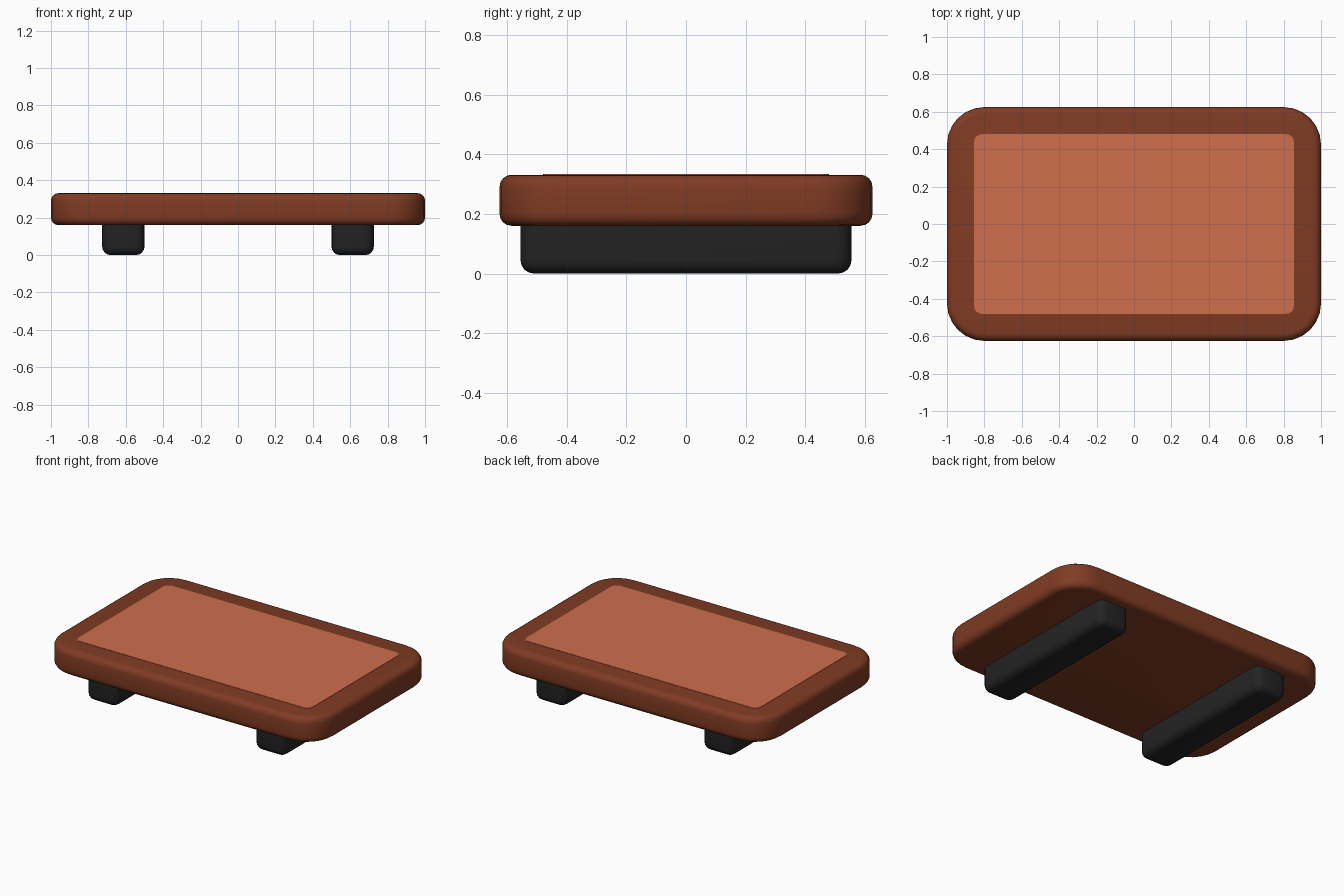
import bpy
import bmesh

if "Cube" in bpy.data.objects:
    bpy.data.objects.remove(bpy.data.objects["Cube"], do_unlink=True)


def make_material(name, rgb):
    mat = bpy.data.materials.new(name)
    mat.use_nodes = True
    mat.diffuse_color = (*rgb, 1)
    bsdf = next(n for n in mat.node_tree.nodes if n.type == 'BSDF_PRINCIPLED')
    bsdf.inputs["Base Color"].default_value = (*rgb, 1)
    return mat


def rounded_slab(name, low, high, mat, corner, edge=0.0, segments=6, rims=(-1, 1)):
    """Box with rounded upright corners, then softened top and/or bottom rims."""
    bm = bmesh.new()
    bmesh.ops.create_cube(bm, size=1)
    for v in bm.verts:
        for i in range(3):
            v.co[i] = low[i] if v.co[i] < 0 else high[i]

    def is_upright(e):
        a, b = (v.co for v in e.verts)
        return abs(a.z - b.z) > 1e-4

    bmesh.ops.bevel(bm, geom=[e for e in bm.edges if is_upright(e)], offset=corner,
                    offset_type='OFFSET', segments=segments, profile=0.5, affect='EDGES')
    if edge:
        levels = [high[2] if side > 0 else low[2] for side in rims]
        loops = [e for e in bm.edges if not is_upright(e)
                 and any(abs(e.verts[0].co.z - z) < 1e-4 for z in levels)]
        bmesh.ops.bevel(bm, geom=loops, offset=edge, offset_type='OFFSET',
                        segments=4, profile=0.5, affect='EDGES')
    bmesh.ops.recalc_face_normals(bm, faces=bm.faces)
    mesh = bpy.data.meshes.new(name)
    bm.to_mesh(mesh)
    bm.free()
    mesh.materials.append(mat)
    obj = bpy.data.objects.new(name, mesh)
    bpy.context.collection.objects.link(obj)
    bpy.ops.object.select_all(action='DESELECT')
    obj.select_set(True)
    bpy.context.view_layer.objects.active = obj
    bpy.ops.object.shade_smooth_by_angle(angle=0.6)
    return obj


brown = make_material("dark_brown", (0.215, 0.044, 0.017))
terracotta = make_material("terracotta", (0.62, 0.158, 0.075))
black = make_material("soft_black", (0.017, 0.017, 0.017))

# Tray board with large rounded corners
rounded_slab("board", (-1, -0.625, 0.16), (1, 0.625, 0.331), brown, corner=0.2, edge=0.04)

# Thin inlay on the top
rounded_slab("top_panel", (-0.855, -0.48, 0.328), (0.855, 0.48, 0.333), terracotta,
             corner=0.04, segments=4)

# Two runners underneath, let into the board
for name, x in (("right_runner", -0.613), ("left_runner", 0.613)):
    rounded_slab(name, (x - 0.113, -0.555, 0), (x + 0.113, 0.555, 0.2), black,
                 corner=0.05, edge=0.045, segments=4, rims=(-1,))
